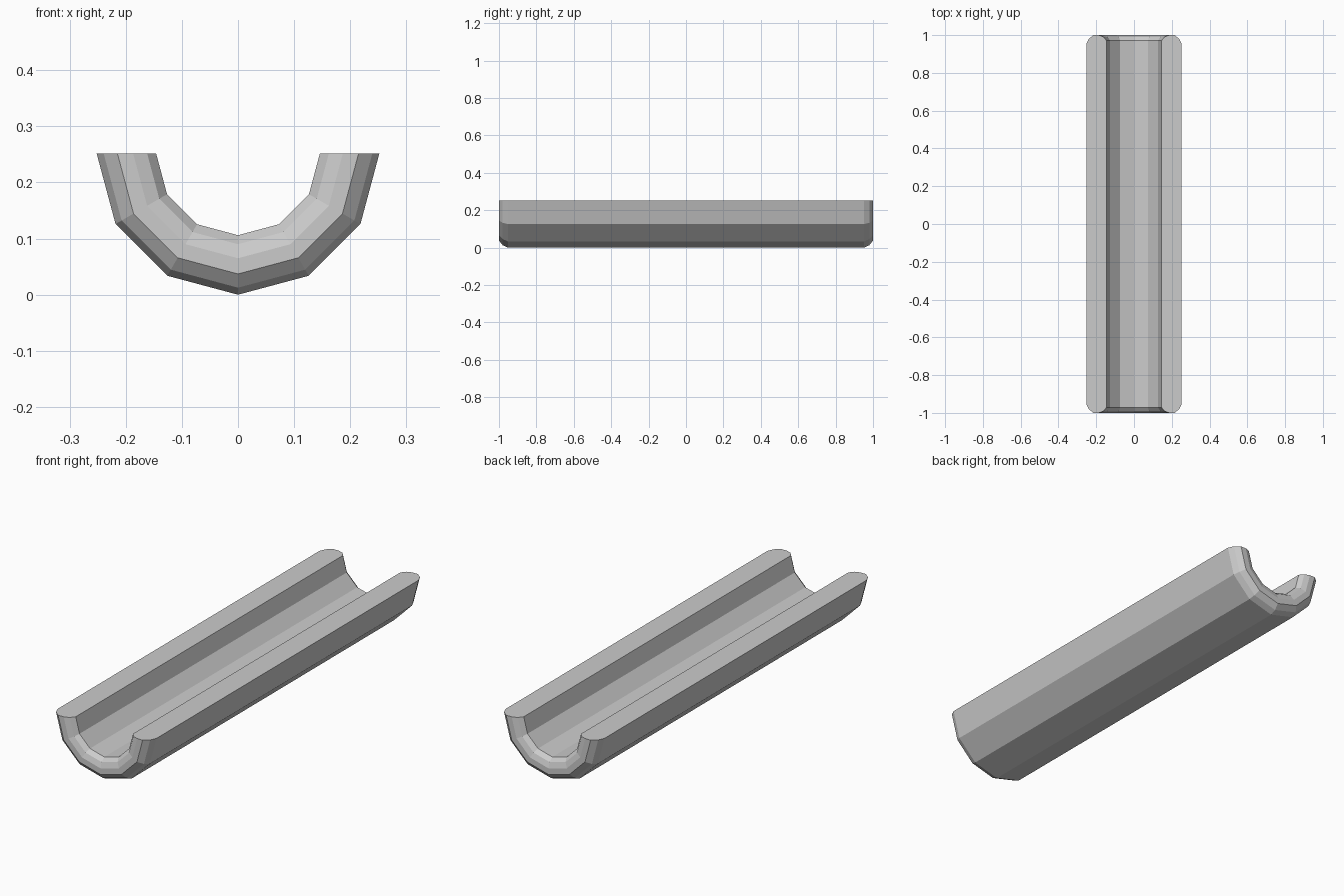
import bpy, bmesh, math

if "Cube" in bpy.data.objects:
    bpy.data.objects.remove(bpy.data.objects["Cube"])

R_OUT, R_IN, Z0 = 0.252, 0.146, 0.252
STEPS = 6  # facets around the half pipe

# Rounded wall section at one end: (depth in from outer radius, distance from end)
end = [(0.0, 0.047), (0.0125, 0.02), (0.037, 0.0), (0.065, 0.0), (0.09, 0.009), (0.106, 0.029)]
section = [(R_OUT - d, -1 + e) for d, e in end]
section += [(r, -y) for r, y in reversed(section)]

# Sweep the closed wall section through a half turn about the pipe axis
bm = bmesh.new()
rings = []
for i in range(STEPS + 1):
    a = math.pi * i / STEPS
    rings.append([bm.verts.new((-r * math.cos(a), y, Z0 - r * math.sin(a))) for r, y in section])
n = len(section)
for a, b in zip(rings, rings[1:]):
    for k in range(n):
        j = (k + 1) % n
        bm.faces.new((a[k], a[j], b[j], b[k]))

# Flat top rims
bm.faces.new(rings[0])
bm.faces.new(rings[-1])
bmesh.ops.recalc_face_normals(bm, faces=bm.faces)

mesh = bpy.data.meshes.new("half_pipe_trough")
bm.to_mesh(mesh)
bm.free()
trough = bpy.data.objects.new("half_pipe_trough", mesh)
bpy.context.collection.objects.link(trough)
